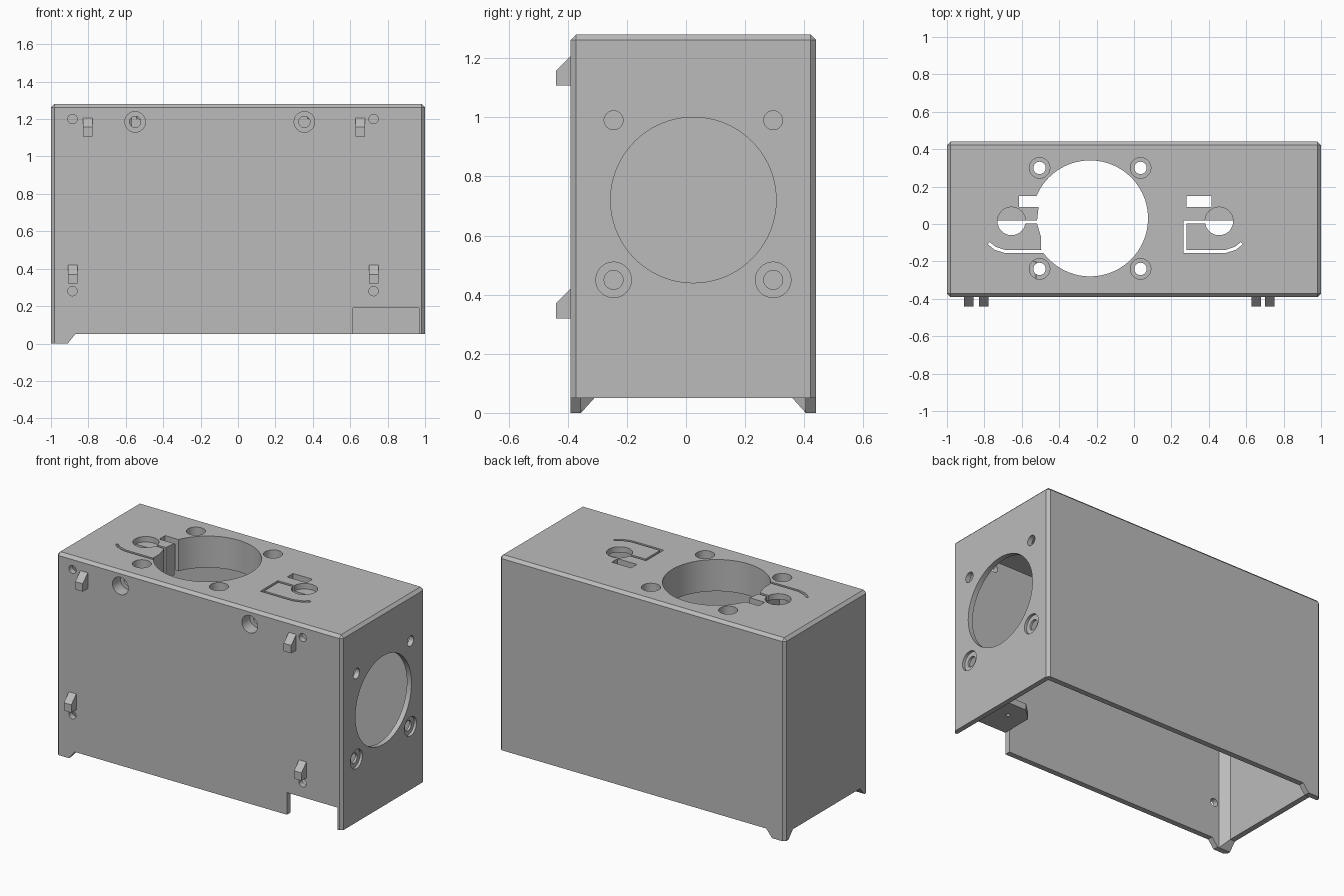
import bpy, bmesh
from mathutils import Vector

if "Cube" in bpy.data.objects:
    bpy.data.objects.remove(bpy.data.objects["Cube"], do_unlink=True)

grey = bpy.data.materials.new("housing grey")
grey.use_nodes = True
grey.diffuse_color = (0.5, 0.5, 0.5, 1)
grey.node_tree.nodes["Principled BSDF"].inputs["Base Color"].default_value = (0.5, 0.5, 0.5, 1)

# Each axis maps profile (u, v) and extrusion distance w to a point
AXES = {"X": lambda u, v, w: (w, u, v),
        "Y": lambda u, v, w: (u, w, v),
        "Z": lambda u, v, w: (u, v, w)}


def finish(name, bm):
    bmesh.ops.recalc_face_normals(bm, faces=bm.faces)
    mesh = bpy.data.meshes.new(name)
    bm.to_mesh(mesh)
    bm.free()
    mesh.materials.append(grey)
    obj = bpy.data.objects.new(name, mesh)
    bpy.context.collection.objects.link(obj)
    return obj


def prism(name, axis, profile, low, high):
    bm = bmesh.new()
    place = AXES[axis]
    face = bm.faces.new([bm.verts.new(place(u, v, low)) for u, v in profile])
    move = Vector(place(0, 0, high - low))
    new = bmesh.ops.extrude_face_region(bm, geom=[face])["geom"]
    bmesh.ops.translate(bm, verts=[g for g in new if isinstance(g, bmesh.types.BMVert)], vec=move)
    return finish(name, bm)


def rect(u0, u1, v0, v1):
    return [(u0, v0), (u1, v0), (u1, v1), (u0, v1)]


def circle(u, v, radius, sides=48):
    from math import cos, sin, tau
    return [(u + radius * cos(tau * i / sides), v + radius * sin(tau * i / sides))
            for i in range(sides)]


def combine(target, tool, operation="DIFFERENCE"):
    mod = target.modifiers.new("combine", "BOOLEAN")
    mod.operation, mod.solver, mod.object = operation, "EXACT", tool
    bpy.context.view_layer.objects.active = target
    bpy.ops.object.modifier_apply(modifier=mod.name)
    bpy.data.objects.remove(tool, do_unlink=True)


def cut(axis, profile, low, high):
    combine(housing, prism("cutter", axis, profile, low, high))


def add(axis, profile, low, high):
    combine(housing, prism("addition", axis, profile, low, high), "UNION")


# Outer body with chamfered upright and top edges
TOP, FRONT, BACK, WALL = 1.28, -0.39, 0.44, 0.035
housing = prism("housing", "Z", rect(-1, 1, FRONT, BACK), 0, TOP)
bm = bmesh.new()
bm.from_mesh(housing.data)
edges = [e for e in bm.edges if max(v.co.z for v in e.verts) > 1]
bmesh.ops.bevel(bm, geom=edges, offset=0.018, segments=1, affect="EDGES")
bm.to_mesh(housing.data)
bm.free()

# Hollow inside, with diagonal fillets in the two corners above the feet
inner_front, inner_back = FRONT + WALL, BACK - WALL
cut("Z", [(-0.92, inner_front), (0.968, inner_front), (0.968, inner_back), (-0.92, inner_back),
          (-0.965, inner_back - 0.045), (-0.965, inner_front + 0.045)], -0.2, TOP - WALL)

# Raised lower rim, leaving two tapered corner feet
cut("Y", [(-0.87, 0.05), (-0.91, 0), (-0.91, -0.1), (1.1, -0.1), (1.1, 0.05)], -0.6, 0.6)
cut("X", [(-0.31, 0.05), (-0.355, 0), (-0.355, -0.1), (0.405, -0.1), (0.405, 0), (0.36, 0.05)], -1.1, -0.8)

# Collar and screw bosses inside the top and front
top_screws = [(x, y) for x in (-0.505, 0.035) for y in (-0.24, 0.30)]
front_bosses = [(-0.55, 1.185), (0.355, 1.185)]
add("Z", circle(-0.235, 0.03, 0.335, 64), 1.08, TOP - 0.02)
for x, y in top_screws:
    add("Z", circle(x, y, 0.075), 1.14, TOP - 0.022)
for x, z in front_bosses:
    add("Y", circle(x, z, 0.075), FRONT + 0.015, FRONT + 0.11)

# Large top opening and its counterbored screws
cut("Z", circle(-0.235, 0.03, 0.31, 96), 1, 1.4)
for x, y in top_screws:
    cut("Z", circle(x, y, 0.055), 1.2, 1.4)
    cut("Z", circle(x, y, 0.033), 1, 1.4)

# Two mirrored groups of cable hole, rectangular slot and hooked slit
slit = [(0.265, 0.02), (0.265, -0.155), (0.49, -0.155), (0.545, -0.138), (0.582, -0.108),
        (0.572, -0.096), (0.54, -0.122), (0.485, -0.14), (0.28, -0.14), (0.28, 0.004),
        (0.42, 0.004), (0.42, 0.02)]
for flip in (False, True):
    for shape in (circle(0.455, 0.015, 0.075), rect(0.28, 0.415, 0.092, 0.15), slit):
        if flip:
            shape = [(-0.2 - u, v) for u, v in shape]
        cut("Z", shape, 1, 1.4)

# Counterbored and small holes in the front
for x, z in front_bosses:
    cut("Y", circle(x, z, 0.055), -0.6, FRONT + 0.08)
    cut("Y", circle(x, z, 0.03), -0.6, -0.2)
for x in (-0.885, 0.725):
    for z in (0.28, 1.2):
        cut("Y", circle(x, z, 0.025, 32), -0.6, -0.2)

# Notch at the foot of the front
cut("Y", rect(0.615, 0.968, -0.1, 0.19), -0.6, -0.3)

# Speaker-sized opening and screw holes in the left side
cut("X", circle(0.025, 0.72, 0.28, 96), 0.8, 1.2)
for y in (-0.245, 0.295):
    for z in (0.45, 0.99):
        cut("X", circle(y, z, 0.032, 32), 0.8, 1.2)
    cut("X", circle(y, 0.45, 0.06), 0.983, 1.2)

bpy.ops.object.select_all(action="DESELECT")
housing.select_set(True)
bpy.context.view_layer.objects.active = housing
bpy.ops.object.shade_smooth_by_angle()

# Tongue ends reaching into the large opening
prism("lower_tongue", "Z", [(-0.56, -0.138), (-0.497, -0.138), (-0.497, -0.07), (-0.518, 0.002), (-0.56, 0.002)],
      1.08, TOP)
prism("upper_tongue", "Z", [(-0.56, 0.02), (-0.518, 0.02), (-0.51, 0.092), (-0.56, 0.092)], 1.08, TOP)

# Ledges under the back half of each cable hole
for name, x in (("right_ledge", -0.655), ("left_ledge", 0.455)):
    prism(name, "Z", rect(x - 0.085, x + 0.085, 0.02, 0.091), 1.2, TOP - WALL)

# Shelf above the notch
shelf = prism("notch_shelf", "Z", [(0.615, -0.37), (0.98, -0.37), (0.98, -0.12), (0.69, -0.12), (0.615, -0.19)],
              0.19, 0.23)
combine(shelf, prism("cutter", "Z", circle(0.73, -0.23, 0.012, 16), 0.1, 0.3))

# Wedge-shaped hooks on the front
for name, x, z in (("upper_right_hook", -0.83, 1.107), ("upper_left_hook", 0.628, 1.107),
                   ("lower_right_hook", -0.91, 0.32), ("lower_left_hook", 0.70, 0.32)):
    prism(name, "X", [(FRONT + 0.01, z), (-0.44, z), (-0.44, z + 0.05),
                      (FRONT, z + 0.1), (FRONT + 0.01, z + 0.1)], x, x + 0.052)
